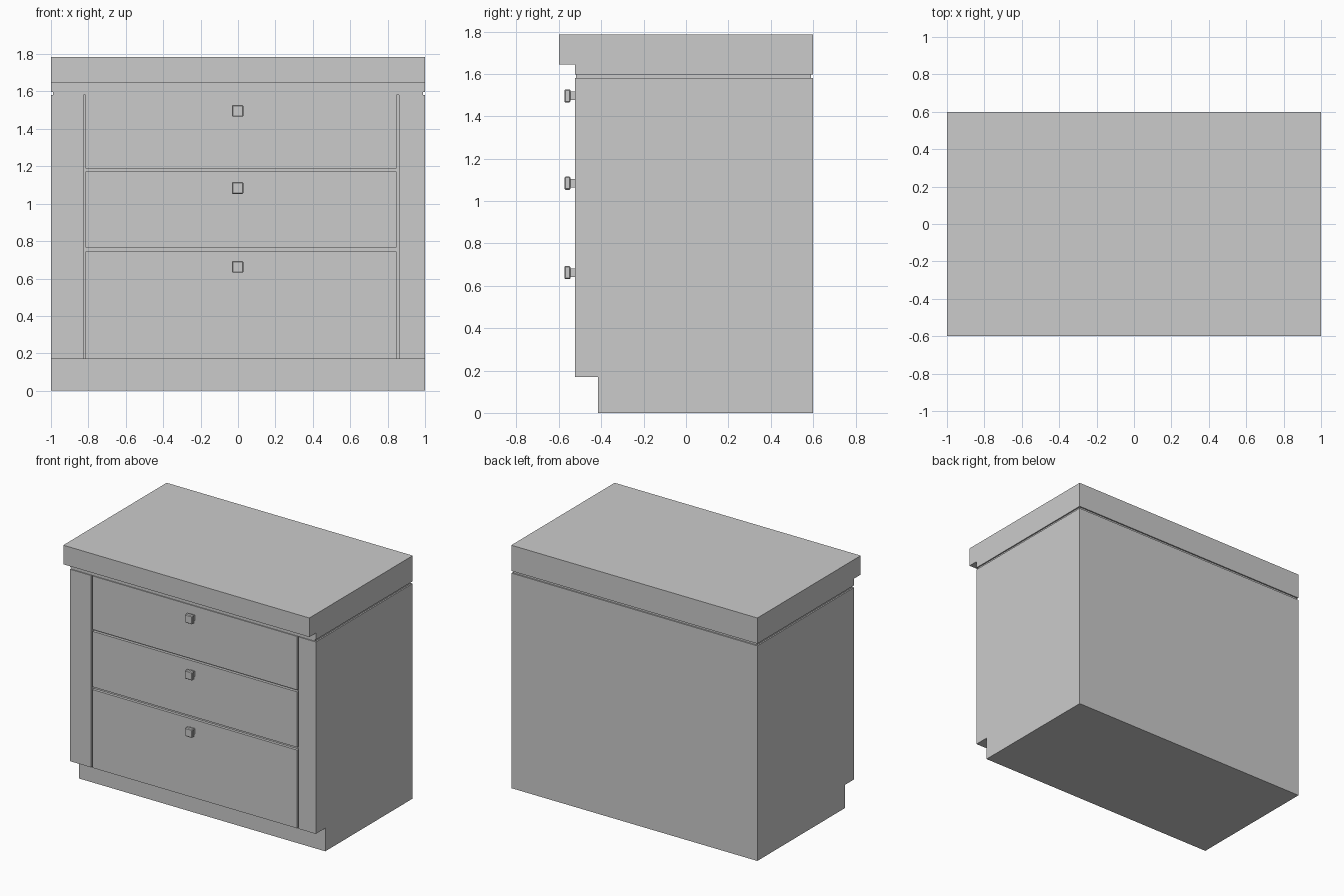
import bpy, bmesh

if "Cube" in bpy.data.objects:
    bpy.data.objects.remove(bpy.data.objects["Cube"])


def finish(name, bm):
    bmesh.ops.recalc_face_normals(bm, faces=bm.faces)
    mesh = bpy.data.meshes.new(name)
    bm.to_mesh(mesh)
    bm.free()
    obj = bpy.data.objects.new(name, mesh)
    bpy.context.collection.objects.link(obj)
    return obj


def box(name, x0, x1, y0, y1, z0, z1):
    bm = bmesh.new()
    for v in bmesh.ops.create_cube(bm, size=1)["verts"]:
        v.co.x = x1 if v.co.x > 0 else x0
        v.co.y = y1 if v.co.y > 0 else y0
        v.co.z = z1 if v.co.z > 0 else z0
    return finish(name, bm)


def side_profile(name, points):
    """Extrude a (y, z) outline over the full width."""
    bm = bmesh.new()
    face = bm.faces.new([bm.verts.new((-1, y, z)) for y, z in points])
    new = bmesh.ops.extrude_face_region(bm, geom=[face])["geom"]
    bmesh.ops.translate(bm, vec=(2, 0, 0),
                        verts=[v for v in new if isinstance(v, bmesh.types.BMVert)])
    return finish(name, bm)


FRONT, BACK, RECESS = -0.525, 0.6, -0.505

# Carcass with toe kick, side stiles left by the drawer recess
carcass = side_profile("carcass", [(-0.415, 0), (BACK, 0), (BACK, 1.58),
                                   (FRONT, 1.58), (FRONT, 0.17), (-0.415, 0.17)])
cutter = box("recess_cutter", -0.826, 0.861, -0.7, RECESS, 0.1, 1.7)
cutter.hide_render = True
cutter.hide_set(True)
cut = carcass.modifiers.new("drawer_recess", "BOOLEAN")
cut.operation = "DIFFERENCE"
cut.solver = "EXACT"
cut.object = cutter

# Shadow gap under the worktop
box("shadow_gap", -0.99, 0.99, -0.518, 0.59, 1.58, 1.596)

# Worktop with stepped front lip
side_profile("worktop", [(FRONT, 1.596), (BACK, 1.596), (BACK, 1.785),
                         (-0.6, 1.785), (-0.6, 1.645), (FRONT, 1.645)])

# Drawer fronts with square knobs
drawers = [("top", 1.187, 1.58, 1.496), ("middle", 0.765, 1.173, 1.084),
           ("bottom", 0.17, 0.745, 0.662)]
KX = -0.002
for level, z0, z1, kz in drawers:
    box(level + "_drawer_front", -0.816, 0.848, FRONT, RECESS, z0, z1)
    box(level + "_knob_stem", KX - 0.02, KX + 0.02, -0.55, FRONT, kz - 0.02, kz + 0.02)
    head = box(level + "_knob_head", KX - 0.031, KX + 0.031, -0.574, -0.545,
               kz - 0.031, kz + 0.031)
    bevel = head.modifiers.new("soft_edges", "BEVEL")
    bevel.width = 0.005
    bevel.segments = 1
